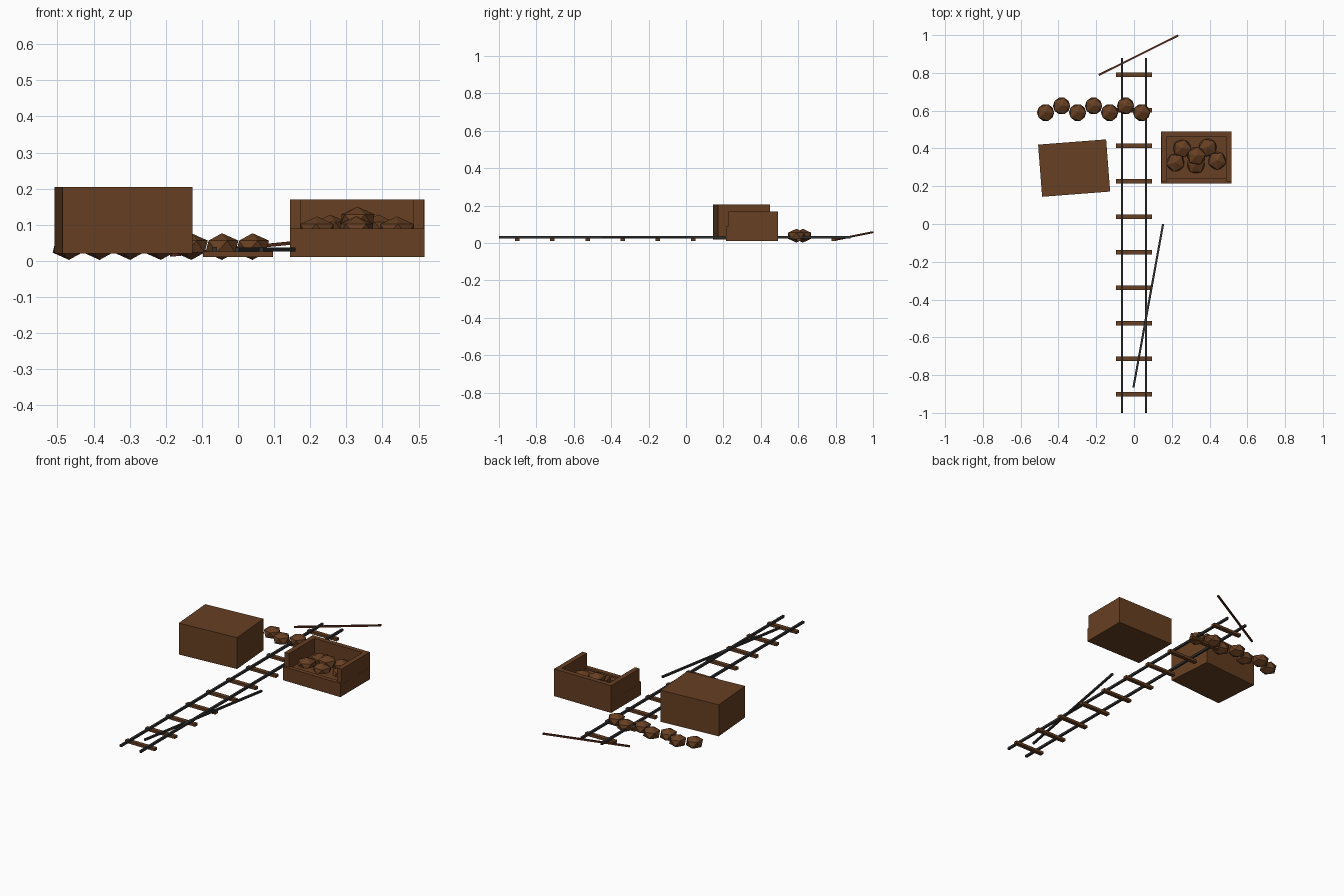
import bpy, bmesh, math
from mathutils import Vector, Matrix

if "Cube" in bpy.data.objects:
    bpy.data.objects.remove(bpy.data.objects["Cube"])


def material(name, rgb):
    m = bpy.data.materials.new(name)
    m.diffuse_color = (*rgb, 1)
    m.use_nodes = True
    m.node_tree.nodes["Principled BSDF"].inputs["Base Color"].default_value = m.diffuse_color
    return m


WOOD = material("brown wood", (0.135, 0.05, 0.016))
IRON = material("dark iron", (0.03, 0.032, 0.03))
RUST = material("red brown", (0.10, 0.027, 0.012))


def finish(bm, name, mat):
    me = bpy.data.meshes.new(name)
    bm.to_mesh(me)
    bm.free()
    me.materials.append(mat)
    ob = bpy.data.objects.new(name, me)
    bpy.context.collection.objects.link(ob)
    return ob


def box(name, center, size, mat, turn=0):
    bm = bmesh.new()
    bmesh.ops.create_cube(bm, size=1, matrix=Matrix.Diagonal((*size, 1)))
    ob = finish(bm, name, mat)
    ob.location = center
    ob.rotation_euler.z = math.radians(turn)
    return ob


def bar(name, a, b, width, height, mat):
    a, b = Vector(a), Vector(b)
    ob = box(name, (a + b) / 2, ((b - a).length, width, height), mat)
    d = b - a
    ob.rotation_euler = (0, -math.atan2(d.z, d.xy.length), math.atan2(d.y, d.x))
    return ob


def rock(name, center, r, h, turn=0):
    bm = bmesh.new()
    bmesh.ops.create_icosphere(bm, subdivisions=1, radius=1,
                               matrix=Matrix.Diagonal((r, r, h, 1)))
    ob = finish(bm, name, WOOD)
    ob.location = center
    ob.rotation_euler.z = turn
    return ob


# track: two rails on ten sleepers
for side, x in (("left", -0.064), ("right", 0.064)):
    box(side + "_rail", (x, -0.06, 0.032), (0.012, 1.88, 0.013), IRON)
for i in range(10):
    box(f"sleeper_{i}", (0, -0.902 + 0.188 * i, 0.018), (0.193, 0.024, 0.015), WOOD)

# loose rail and thrown stick
bar("loose_rail", (-0.003, -0.865, 0.032), (0.154, 0, 0.032), 0.011, 0.011, IRON)
bar("stick", (-0.186, 0.789, 0.016), (0.234, 0.998, 0.058), 0.010, 0.009, RUST)

# closed crate
box("closed_crate", (-0.317, 0.296, 0.1125), (0.361, 0.277, 0.185), WOOD, 4.4)

# open bin with a low front
box("bin_floor", (0.33, 0.353, 0.045), (0.372, 0.276, 0.07), WOOD)
box("bin_front", (0.33, 0.228, 0.05), (0.372, 0.026, 0.08), WOOD)
box("bin_back", (0.33, 0.477, 0.09), (0.372, 0.028, 0.16), WOOD)
for side, x in (("left", 0.159), ("right", 0.501)):
    box("bin_" + side, (x, 0.358, 0.09), (0.029, 0.264, 0.16), WOOD)

# rocks in the bin
pile = [(0.255, 0.40, 0.09), (0.39, 0.405, 0.09), (0.33, 0.36, 0.112),
        (0.22, 0.325, 0.085), (0.328, 0.315, 0.085), (0.44, 0.335, 0.085)]
for i, p in enumerate(pile):
    rock(f"bin_rock_{i}", p, 0.054, 0.038, i * 0.7)

# row of loose rocks
for i in range(7):
    rock(f"loose_rock_{i}", (-0.468 + 0.0847 * i, 0.59 + 0.035 * (i % 2), 0.0395),
         0.051, 0.037)
